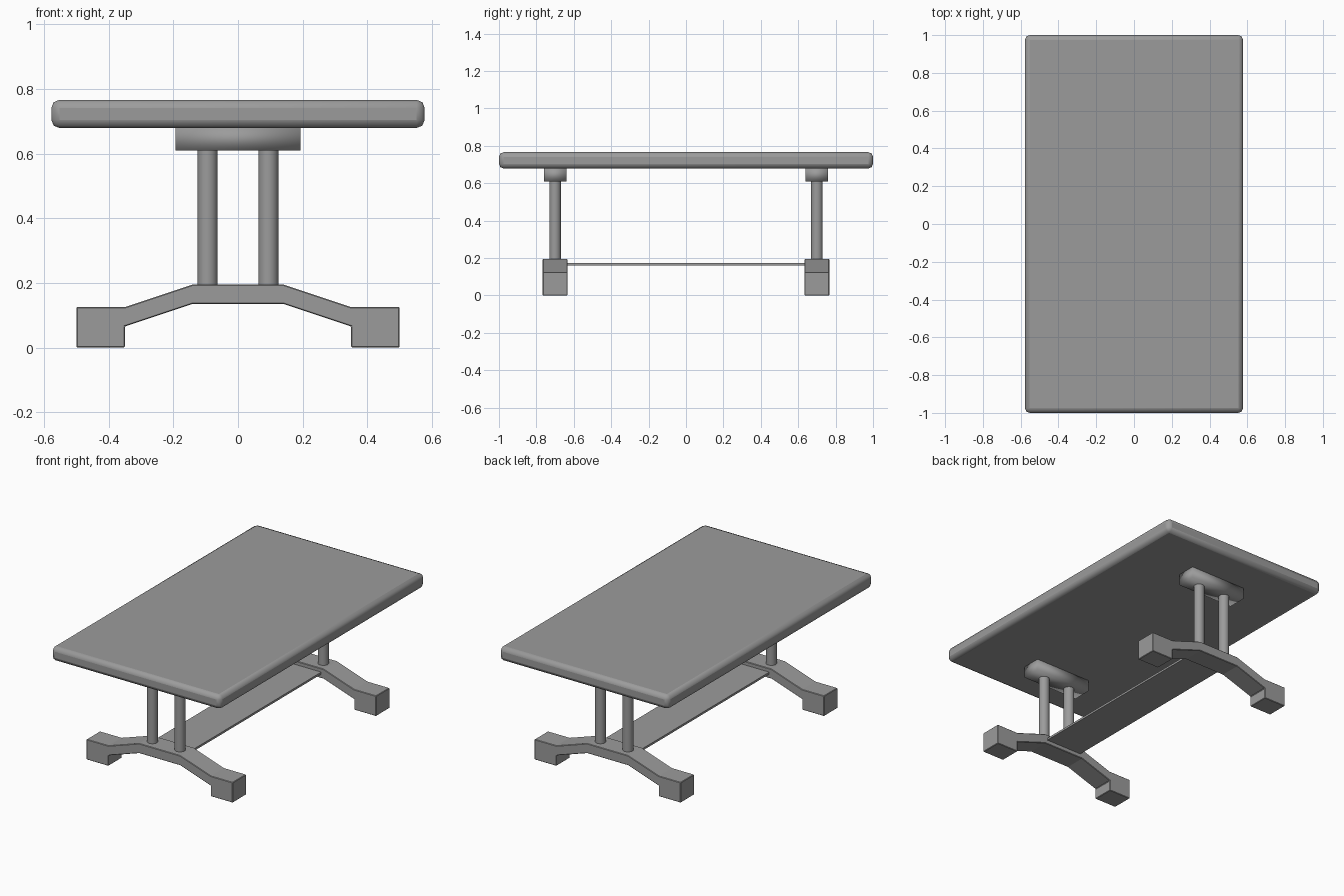
import bpy
import bmesh
import math

cube = bpy.data.objects.get("Cube")
if cube:
    bpy.data.objects.remove(cube, do_unlink=True)

grey = bpy.data.materials.new("mid_grey")
grey.use_nodes = True
colour = (0.33, 0.33, 0.33, 1)
grey.diffuse_color = colour
grey.node_tree.nodes["Principled BSDF"].inputs["Base Color"].default_value = colour


def finish(obj, name, bevel=0, segments=1, smooth_angle=None):
    """Name, colour, bevel and shade the part."""
    obj.name = name
    obj.data.materials.append(grey)
    if bevel:
        mod = obj.modifiers.new("rounded_edges", "BEVEL")
        mod.width = bevel
        mod.segments = segments
        mod.limit_method = "ANGLE"
    if smooth_angle:
        bpy.ops.object.select_all(action="DESELECT")
        obj.select_set(True)
        bpy.context.view_layer.objects.active = obj
        bpy.ops.object.shade_smooth_by_angle(angle=math.radians(smooth_angle))
    return obj


def box(name, centre, size, **style):
    bpy.ops.mesh.primitive_cube_add(size=1, location=centre)
    obj = bpy.context.object
    obj.scale = size
    bpy.ops.object.transform_apply(location=False, rotation=False, scale=True)
    return finish(obj, name, **style)


def foot(name, y, depth):
    """Arched trestle foot: half outline mirrored in x, extruded along y."""
    half = [(0.14, 0.135), (0.35, 0.065), (0.35, 0), (0.5, 0),
            (0.5, 0.125), (0.35, 0.125), (0.14, 0.195)]
    outline = half + [(-x, z) for x, z in reversed(half)]
    bm = bmesh.new()
    face = bm.faces.new([bm.verts.new((x, y - depth / 2, z)) for x, z in outline])
    ext = bmesh.ops.extrude_face_region(bm, geom=[face])
    verts = [v for v in ext["geom"] if isinstance(v, bmesh.types.BMVert)]
    bmesh.ops.translate(bm, verts=verts, vec=(0, depth, 0))
    bmesh.ops.recalc_face_normals(bm, faces=bm.faces)
    mesh = bpy.data.meshes.new(name)
    bm.to_mesh(mesh)
    bm.free()
    obj = bpy.data.objects.new(name, mesh)
    bpy.context.collection.objects.link(obj)
    finish(obj, name, bevel=0.003)


# Table top with rounded edges
box("table_top", (0, 0, 0.7225), (1.155, 2, 0.087), bevel=0.025, segments=2, smooth_angle=60)

# Trestles at both ends
for end, y in (("front", -0.7), ("back", 0.7)):
    foot(end + "_foot", y, 0.132)
    box(end + "_top_support", (0, y, 0.646), (0.388, 0.12, 0.072), smooth_angle=180)
    for side, x in (("right", -0.094), ("left", 0.094)):
        bpy.ops.mesh.primitive_cylinder_add(vertices=32, radius=0.031, depth=0.43,
                                            location=(x, y, 0.4))
        finish(bpy.context.object, f"{end}_{side}_post", smooth_angle=40)

# Flat stretcher board between the trestles
box("stretcher", (0, 0, 0.166), (0.25, 1.28, 0.013))
